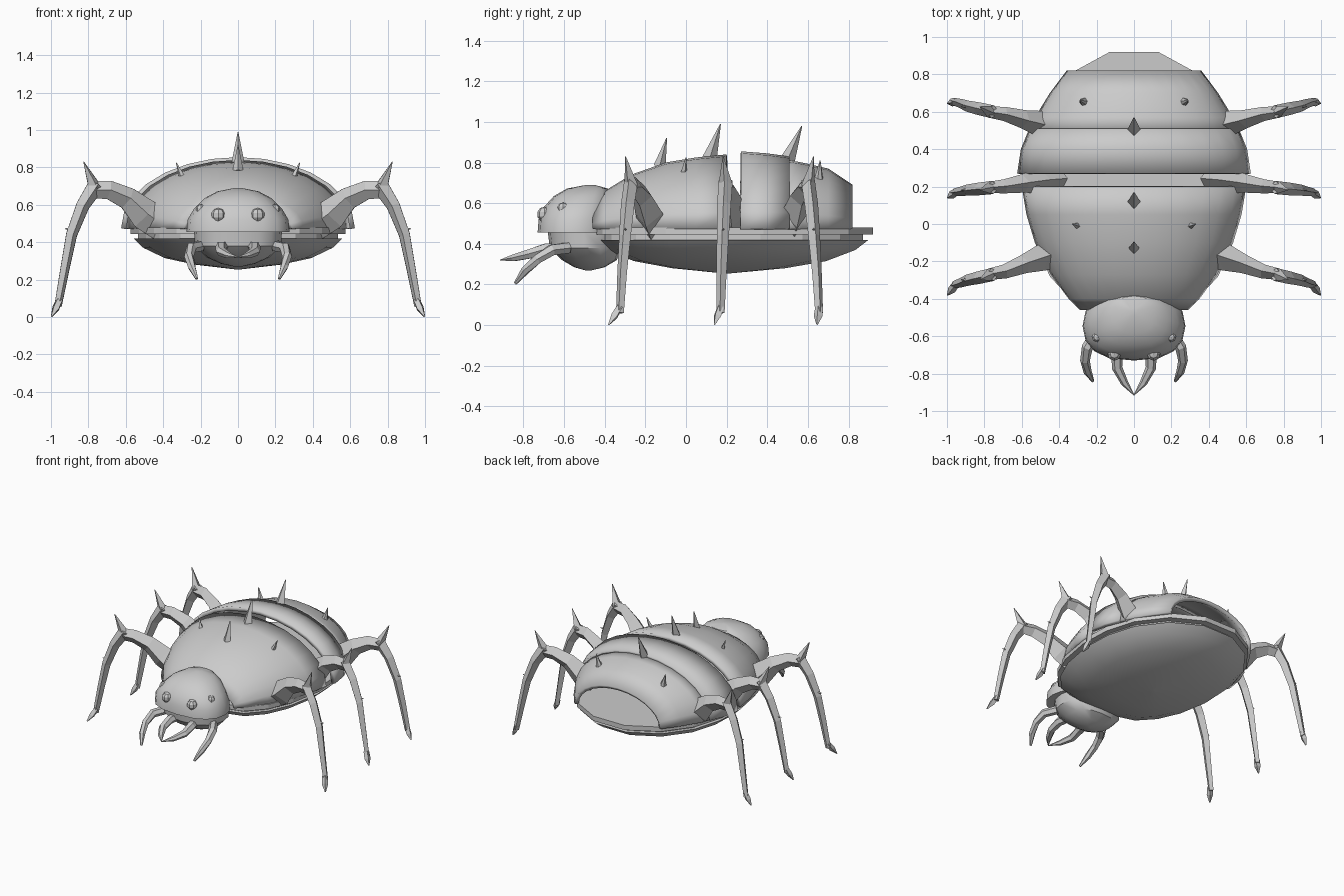
import bpy, bmesh, math
from mathutils import Vector

if "Cube" in bpy.data.objects:
    bpy.data.objects.remove(bpy.data.objects["Cube"])

grey = bpy.data.materials.new("chitin grey")
grey.diffuse_color = (0.6, 0.6, 0.6, 1)
grey.use_nodes = True
grey.node_tree.nodes["Principled BSDF"].inputs["Base Color"].default_value = grey.diffuse_color


def finish(name, bm, smooth=None):
    bmesh.ops.recalc_face_normals(bm, faces=bm.faces)
    mesh = bpy.data.meshes.new(name)
    bm.to_mesh(mesh)
    bm.free()
    mesh.materials.append(grey)
    ob = bpy.data.objects.new(name, mesh)
    bpy.context.collection.objects.link(ob)
    if smooth:
        bpy.ops.object.select_all(action='DESELECT')
        ob.select_set(True)
        bpy.context.view_layer.objects.active = ob
        bpy.ops.object.shade_smooth_by_angle(angle=math.radians(smooth))
    return ob


def bridge(bm, rings, closed=True):
    n = len(rings[0])
    for a, b in zip(rings, rings[1:]):
        for i in range(n if closed else n - 1):
            j = (i + 1) % n
            bm.faces.new((a[i], a[j], b[j], b[i]))


def tube(name, path, sides=4, smooth=None):
    """Tapered limb through (x, y, z, half width, half height)."""
    bm = bmesh.new()
    pts = [Vector(p[:3]) for p in path]
    rings = []
    for i, p in enumerate(path):
        t = (pts[min(i + 1, len(pts) - 1)] - pts[max(i - 1, 0)]).normalized()
        side = t.cross(Vector((0, 0, 1)))
        if side.length < 0.05:
            side = Vector((0, 1, 0))
        side.normalize()
        up = side.cross(t)
        rings.append([bm.verts.new(pts[i] + side * p[3] * math.cos(a) + up * p[4] * math.sin(a))
                      for a in [2 * math.pi * k / sides for k in range(sides)]])
    bridge(bm, rings)
    bm.faces.new(rings[0])
    bm.faces.new(rings[-1])
    return finish(name, bm, smooth)


def spike(name, base, tip, r, sides=4):
    return tube(name, [(*base, r, r), (*tip, 0.002, 0.002)], sides)


def shell(name, stations, base=0.475, seg=14):
    """Hollow arched plate through (y, half width, top z)."""
    bm = bmesh.new()
    rings = []
    for y, w, top in stations:
        rings.append([bm.verts.new((w * math.cos(a), y, base + (top - base) * math.sin(a)))
                      for a in [math.pi * k / seg for k in range(seg + 1)]])
    bridge(bm, rings, False)
    ob = finish(name, bm, 35)
    # make sure the arch faces outward so that thickness grows inward
    f = max(ob.data.polygons, key=lambda p: p.center.z)
    if f.normal.z < 0:
        ob.data.flip_normals()
    mod = ob.modifiers.new("thickness", 'SOLIDIFY')
    mod.thickness = 0.03
    mod.offset = -1
    return ob


# Back armour in three overlapping plates
shell("front_shell", [(-0.46, 0.29, 0.58), (-0.4, 0.35, 0.66), (-0.27, 0.445, 0.74),
                      (-0.1, 0.53, 0.80), (0.05, 0.575, 0.825), (0.2, 0.60, 0.84)])
shell("middle_shell", [(0.27, 0.625, 0.855), (0.4, 0.605, 0.845), (0.51, 0.56, 0.83)])
shell("rear_shell", [(0.49, 0.555, 0.815), (0.57, 0.53, 0.80), (0.7, 0.45, 0.77), (0.82, 0.36, 0.69)])

# Belly rim and hull share one outline, half of it listed from rear to front
half = [(0.13, 0.92), (0.35, 0.80), (0.5, 0.6), (0.565, 0.38), (0.575, 0.15),
        (0.53, -0.1), (0.45, -0.28), (0.33, -0.41), (0.12, -0.47)]
outline = half + [(-x, y) for x, y in reversed(half)]


def slab(name, levels, smooth=None):
    """Stack of scaled outlines given as (z, scale)."""
    bm = bmesh.new()
    rings = [[bm.verts.new((x * s, 0.2 + (y - 0.2) * s, z)) for x, y in outline] for z, s in levels]
    bridge(bm, rings)
    bm.faces.new(rings[0])
    bm.faces.new(rings[-1])
    return finish(name, bm, smooth)


slab("belly_rim", [(0.48, 1.0), (0.445, 1.0)])
slab("belly_band", [(0.445, 0.93), (0.415, 0.93)])
slab("belly_hull", [(0.42, 0.97), (0.37, 0.88), (0.315, 0.68), (0.28, 0.4), (0.255, 0.03)], 30)


def dome(name, levels, seg=16):
    """Stack of ovals given as (z, half width, front y, back y)."""
    bm = bmesh.new()
    rings = []
    for z, w, f, b in levels:
        ring = []
        for k in range(seg):
            a = 2 * math.pi * k / seg
            c, s = math.cos(a), math.sin(a)
            ring.append(bm.verts.new((w * math.copysign(abs(c) ** 0.75, c),
                                      (f + b) / 2 + (b - f) / 2 * math.copysign(abs(s) ** 0.9, s), z)))
        rings.append(ring)
    bridge(bm, rings)
    bm.faces.new(rings[0])
    bm.faces.new(rings[-1])
    return finish(name, bm, 35)


# Head: cap above, jaw below
dome("head_cap", [(0.455, 0.275, -0.73, -0.36), (0.52, 0.27, -0.725, -0.36), (0.58, 0.235, -0.70, -0.365),
                  (0.635, 0.18, -0.65, -0.37), (0.672, 0.11, -0.585, -0.385), (0.69, 0.02, -0.49, -0.45)])
dome("head_jaw", [(0.46, 0.235, -0.68, -0.32), (0.38, 0.23, -0.67, -0.32), (0.32, 0.17, -0.61, -0.34),
                  (0.285, 0.09, -0.55, -0.40), (0.268, 0.01, -0.49, -0.47)])

# Spines along the back
spike("spine_front", (0, -0.13, 0.78), (0, -0.095, 0.92), 0.03)
spike("spine_middle", (0, 0.11, 0.80), (0, 0.17, 0.99), 0.04)
spike("spine_rear", (0, 0.49, 0.79), (0, 0.57, 0.98), 0.042)

# Left and right parts
for s, side in ((1, "right"), (-1, "left")):
    spike(side + "_small_spine", (s * 0.30, -0.01, 0.75), (s * 0.33, 0.0, 0.825), 0.017)
    spike(side + "_rear_spine", (s * 0.26, 0.65, 0.69), (s * 0.29, 0.66, 0.81), 0.03, 6)

    # Eyes
    for label, loc, r in (("front", (0.105, -0.695, 0.545), 0.038), ("side", (0.198, -0.605, 0.575), 0.029)):
        bm = bmesh.new()
        bmesh.ops.create_uvsphere(bm, u_segments=8, v_segments=5, radius=r)
        finish(f"{side}_{label}_eye", bm).location = (s * loc[0], loc[1], loc[2])

    # Mouthparts
    tube(side + "_fang", [(s * 0.07, -0.58, 0.38, 0.03, 0.03), (s * 0.09, -0.69, 0.375, 0.032, 0.03),
                          (s * 0.09, -0.77, 0.35, 0.028, 0.026), (s * 0.05, -0.85, 0.33, 0.02, 0.018),
                          (0, -0.915, 0.32, 0.002, 0.002)], 6)
    tube(side + "_palp", [(s * 0.2, -0.58, 0.38, 0.03, 0.03), (s * 0.25, -0.66, 0.37, 0.03, 0.03),
                          (s * 0.262, -0.73, 0.325, 0.026, 0.026), (s * 0.248, -0.79, 0.27, 0.022, 0.022),
                          (s * 0.22, -0.84, 0.205, 0.008, 0.008)], 6)

    # Legs: (hip y, knee y, ankle y, toe y)
    for label, hip, knee, ankle, toe in (("front", -0.16, -0.27, -0.325, -0.38),
                                         ("middle", 0.24, 0.195, 0.17, 0.14),
                                         ("rear", 0.52, 0.60, 0.655, 0.645)):
        n = f"{side}_{label}_"
        mid = (hip + knee) / 2

        def shin_y(t):
            return knee + (ankle - knee) * t

        tube(n + "thigh", [(s * 0.40, hip, 0.48, 0.075, 0.08), (s * 0.50, hip + (mid - hip) * 0.4, 0.55, 0.07, 0.085),
                           (s * 0.59, mid, 0.635, 0.05, 0.06), (s * 0.69, knee + (mid - knee) * 0.3, 0.68, 0.038, 0.05),
                           (s * 0.78, knee, 0.68, 0.03, 0.045)])
        tube(n + "shin", [(s * 0.755, knee, 0.71, 0.035, 0.045), (s * 0.83, shin_y(0.3), 0.595, 0.034, 0.036),
                          (s * 0.89, shin_y(0.55), 0.44, 0.03, 0.03), (s * 0.925, shin_y(0.8), 0.26, 0.025, 0.025),
                          (s * 0.962, ankle, 0.06, 0.02, 0.02)])
        tube(n + "foot", [(s * 0.955, ankle, 0.09, 0.02, 0.018), (s * 0.975, (ankle + toe) / 2, 0.045, 0.022, 0.02),
                          (s * 0.997, toe, 0.003, 0.004, 0.004)])
        spike(n + "knee_spike", (s * 0.765, knee, 0.69), (s * 0.825, shin_y(0.5), 0.83), 0.036)
        spike(n + "shin_thorn", (s * 0.885, shin_y(0.55), 0.47), (s * 0.925, shin_y(0.5), 0.472), 0.012)
